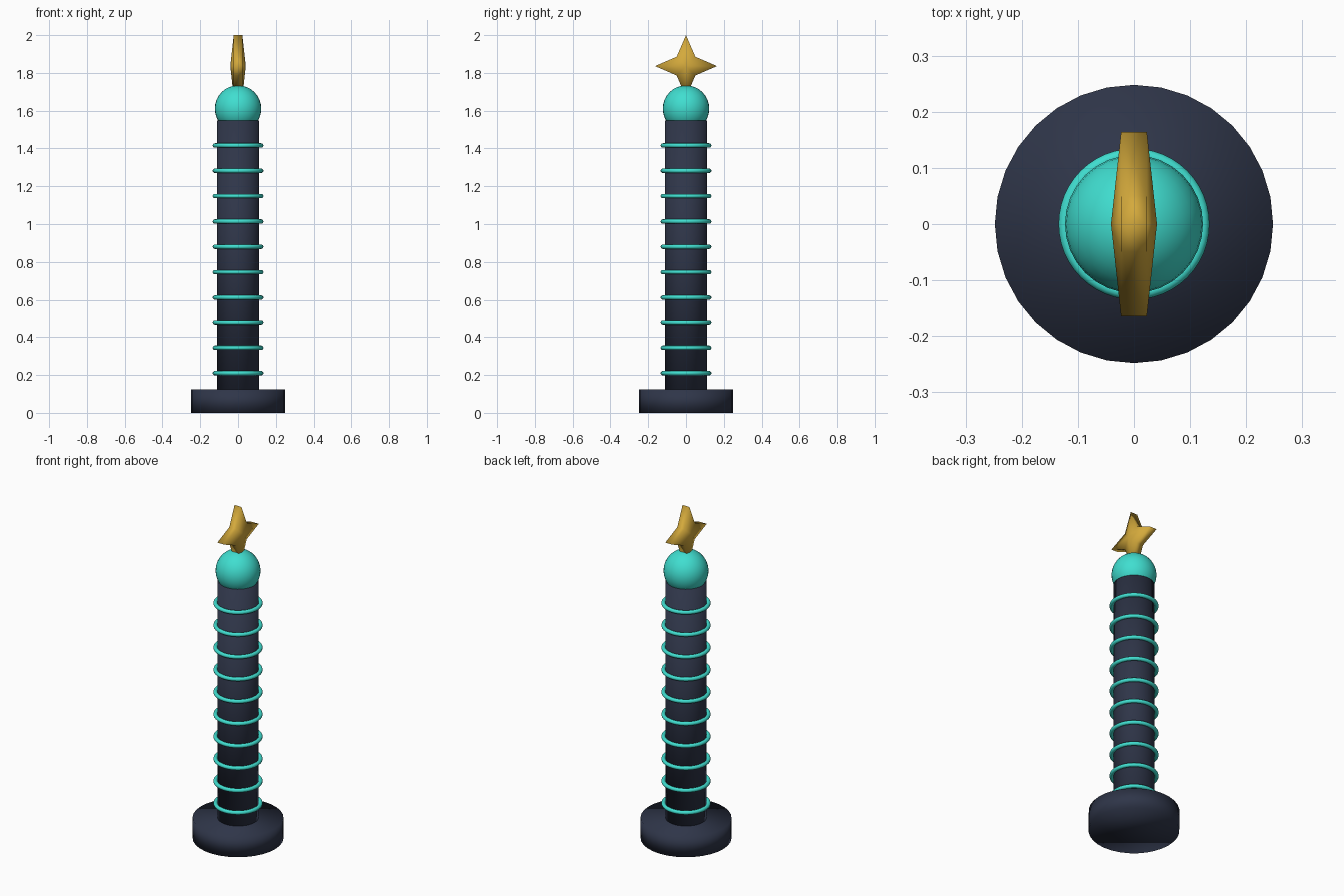
import bpy, bmesh, math

if "Cube" in bpy.data.objects:
    bpy.data.objects.remove(bpy.data.objects["Cube"])


def material(name, rgb):
    m = bpy.data.materials.new(name)
    m.diffuse_color = (*rgb, 1)
    m.use_nodes = True
    m.node_tree.nodes["Principled BSDF"].inputs["Base Color"].default_value = m.diffuse_color
    return m


NAVY = material("dark navy", (0.028, 0.036, 0.066))
TEAL = material("turquoise", (0.051, 0.730, 0.630))
GOLD = material("gold", (0.658, 0.400, 0.045))


def finish(name, mat):
    ob = bpy.context.object
    ob.name = name
    ob.data.materials.append(mat)
    bpy.ops.object.shade_smooth()
    return ob


def cylinder(name, radius, z0, z1, sides):
    bpy.ops.mesh.primitive_cylinder_add(vertices=sides, radius=radius,
                                        depth=z1 - z0, location=(0, 0, (z0 + z1) / 2))
    finish(name, NAVY)


# Base disc and shaft
cylinder("base", 0.248, 0.0, 0.124, 32)
cylinder("shaft", 0.112, 0.124, 1.547, 32)

# Evenly spaced rings up the shaft
for i in range(10):
    bpy.ops.mesh.primitive_torus_add(major_radius=0.123, minor_radius=0.0115,
                                     major_segments=48, minor_segments=12,
                                     location=(0, 0, 0.21 + i * 0.134))
    finish(f"ring_{i + 1}", TEAL)

# Ball on top of the shaft
bpy.ops.mesh.primitive_uv_sphere_add(segments=32, ring_count=16, radius=0.123,
                                     location=(0, 0, 1.611))
finish("ball", TEAL)

# Four-pointed star facing +x and -x, thicker at its centre
bm = bmesh.new()
cz, half = 1.836, 0.023
outline = []
for i in range(8):
    r = 0.164 if i % 2 == 0 else 0.07
    a = i * math.pi / 4
    outline.append((r * math.cos(a), cz + r * math.sin(a)))
front = [bm.verts.new((half, y, z)) for y, z in outline]
back = [bm.verts.new((-half, y, z)) for y, z in outline]
tip_f = bm.verts.new((0.041, 0, cz))
tip_b = bm.verts.new((-0.041, 0, cz))
for i in range(8):
    j = (i + 1) % 8
    bm.faces.new((front[i], front[j], tip_f))
    bm.faces.new((back[j], back[i], tip_b))
    bm.faces.new((front[j], front[i], back[i], back[j]))
bmesh.ops.recalc_face_normals(bm, faces=bm.faces)
mesh = bpy.data.meshes.new("star")
bm.to_mesh(mesh)
bm.free()
star = bpy.data.objects.new("star", mesh)
bpy.context.collection.objects.link(star)
mesh.materials.append(GOLD)
mesh.shade_smooth()
